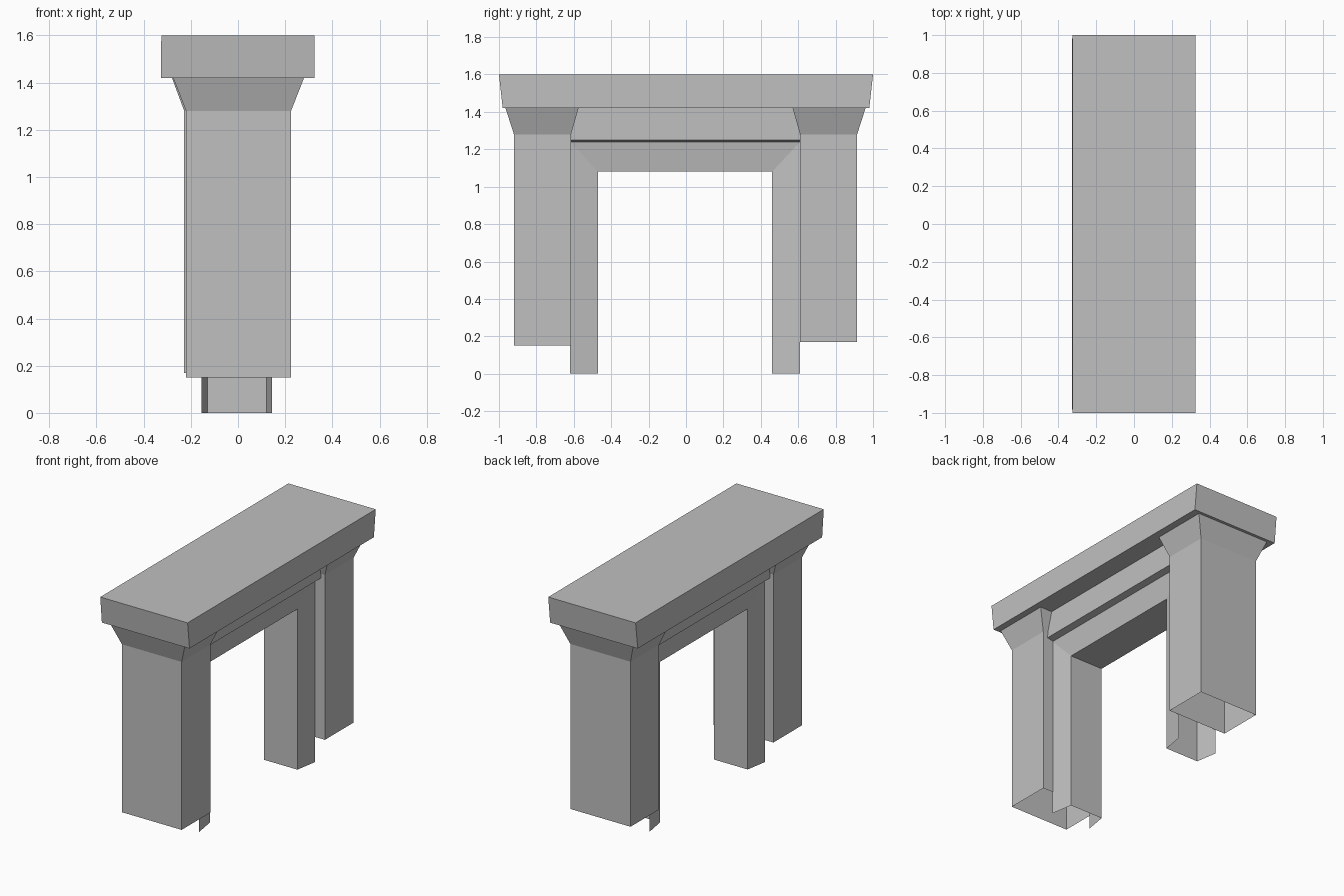
import bpy

if "Cube" in bpy.data.objects:
    bpy.data.objects.remove(bpy.data.objects["Cube"], do_unlink=True)

stone = bpy.data.materials.new("grey_stone")
stone.use_nodes = True
GREY = (0.53, 0.53, 0.53, 1)
stone.diffuse_color = GREY
stone.node_tree.nodes["Principled BSDF"].inputs["Base Color"].default_value = GREY


def make(name, verts, faces):
    mesh = bpy.data.meshes.new(name)
    mesh.from_pydata(verts, [], faces)
    mesh.materials.append(stone)
    obj = bpy.data.objects.new(name, mesh)
    bpy.context.collection.objects.link(obj)
    return obj


def rect(x0, x1, y0, y1, z):
    return [(x0, y0, z), (x1, y0, z), (x1, y1, z), (x0, y1, z)]


def loft(name, rings, bottom=False, top=False):
    """Join rectangles stacked from low to high, with optional end caps."""
    verts = [v for ring in rings for v in ring]
    faces = []
    for r in range(len(rings) - 1):
        a = 4 * r
        for i in range(4):
            j = (i + 1) % 4
            faces.append((a + i, a + j, a + 4 + j, a + 4 + i))
    if bottom:
        faces.append((3, 2, 1, 0))
    if top:
        n = len(verts)
        faces.append((n - 4, n - 3, n - 2, n - 1))
    return make(name, verts, faces)


# Top slab, its ends leaning slightly inward toward the bottom
loft("top_slab", [rect(-0.327, 0.325, -0.98, 0.98, 1.42),
                  rect(-0.325, 0.325, -1, 1, 1.6)], bottom=True, top=True)

# Hollow columns with flared heads
loft("front_column", [rect(-0.22, 0.225, -0.92, -0.615, 0.15),
                      rect(-0.22, 0.225, -0.92, -0.615, 1.28),
                      rect(-0.275, 0.28, -0.965, -0.575, 1.42)])
loft("back_column", [rect(-0.228, 0.22, 0.61, 0.915, 0.17),
                     rect(-0.228, 0.22, 0.61, 0.915, 1.28),
                     rect(-0.28, 0.275, 0.57, 0.96, 1.42)])

# Lintel between the columns, with a narrow sloping underside
loft("lintel", [rect(-0.155, 0.145, -0.615, 0.61, 1.24),
                rect(-0.195, 0.19, -0.615, 0.61, 1.25),
                rect(-0.195, 0.19, -0.6, 0.6, 1.42)])

# Inner frame: a channel with splayed sides, open toward the columns
outer = [(-0.62, 0), (-0.62, 1.24), (0.61, 1.24), (0.61, 0)]
inner = [(-0.47, 0), (-0.47, 1.08), (0.46, 1.08), (0.46, 0)]
verts, faces = [], []
for (oy, oz), (iy, iz) in zip(outer, inner):
    verts += [(-0.155, oy, oz), (-0.13, iy, iz), (0.12, iy, iz), (0.145, oy, oz)]
for s in range(3):
    for i in range(3):
        a = 4 * s + i
        faces.append((a, a + 1, a + 5, a + 4))
make("inner_frame", verts, faces)
